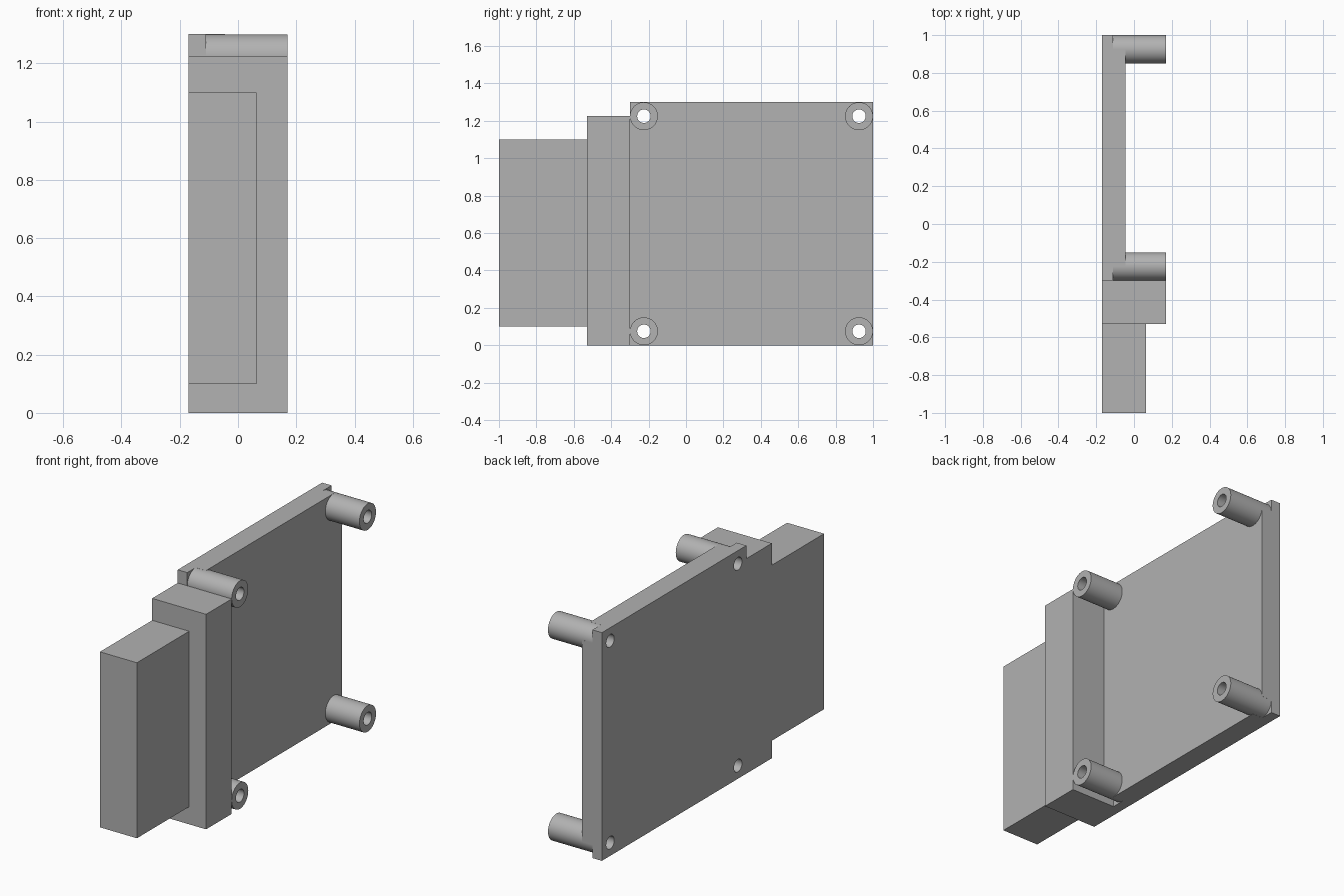
import bpy
import math
from mathutils import Matrix

if "Cube" in bpy.data.objects:
    bpy.data.objects.remove(bpy.data.objects["Cube"])

grey = bpy.data.materials.new("matte_grey")
grey.use_nodes = True
colour = (0.445, 0.445, 0.445, 1)
grey.diffuse_color = colour
grey.node_tree.nodes["Principled BSDF"].inputs["Base Color"].default_value = colour

BACK, POCKET, FACE, TIP = -0.17, -0.11, -0.045, 0.17
POST_R, HOLE_R = 0.0745, 0.036
CENTRES = [(y, z) for y in (-0.225, 0.925) for z in (0.075, 1.225)]


def box(name, lo, hi):
    bpy.ops.mesh.primitive_cube_add(size=1)
    ob = bpy.context.object
    ob.name = name
    size = [b - a for a, b in zip(lo, hi)]
    mid = [(a + b) / 2 for a, b in zip(lo, hi)]
    ob.data.transform(Matrix.Translation(mid) @ Matrix.Diagonal((*size, 1)))
    ob.data.materials.append(grey)
    return ob


def rod(name, radius, x0, x1, y, z):
    bpy.ops.mesh.primitive_cylinder_add(vertices=64, radius=radius, depth=x1 - x0)
    ob = bpy.context.object
    ob.name = name
    ob.data.transform(Matrix.Translation(((x0 + x1) / 2, y, z)) @ Matrix.Rotation(math.pi / 2, 4, "Y"))
    ob.data.materials.append(grey)
    return ob


def combine(ob, other, operation):
    # Apply a boolean and discard the tool
    mod = ob.modifiers.new("combine", "BOOLEAN")
    mod.operation, mod.solver, mod.object = operation, "EXACT", other
    bpy.context.view_layer.objects.active = ob
    bpy.ops.object.modifier_apply(modifier=mod.name)
    bpy.data.objects.remove(other)


def smooth(ob):
    bpy.ops.object.select_all(action="DESELECT")
    ob.select_set(True)
    bpy.context.view_layer.objects.active = ob
    bpy.ops.object.shade_smooth_by_angle(angle=math.radians(30))


# Board with recessed corners under the posts
board = box("board", (BACK, -0.3, 0), (FACE, 1, 1.3))
for y, z in CENTRES:
    y_end = y + math.copysign(0.1, y)
    z_end = z + math.copysign(0.1, z - 0.5)
    lo = (POCKET, min(y, y_end), min(z, z_end))
    hi = (0.1, max(y, y_end), max(z, z_end))
    combine(board, box("corner_cutter", lo, hi), "DIFFERENCE")

# Connector housing and plug
combine(board, box("housing", (BACK, -0.53, 0), (TIP, -0.3, 1.225)), "UNION")
combine(board, box("plug", (BACK, -1, 0.1), (0.063, -0.53, 1.1)), "UNION")

# Screw holes and hollow mounting posts
for i, (y, z) in enumerate(CENTRES):
    combine(board, rod("hole_cutter", HOLE_R, -0.3, 0.3, y, z), "DIFFERENCE")
    post = rod(f"mounting_post_{i + 1}", POST_R, POCKET, TIP, y, z)
    combine(post, rod("bore_cutter", HOLE_R, -0.3, 0.3, y, z), "DIFFERENCE")
    smooth(post)
smooth(board)
